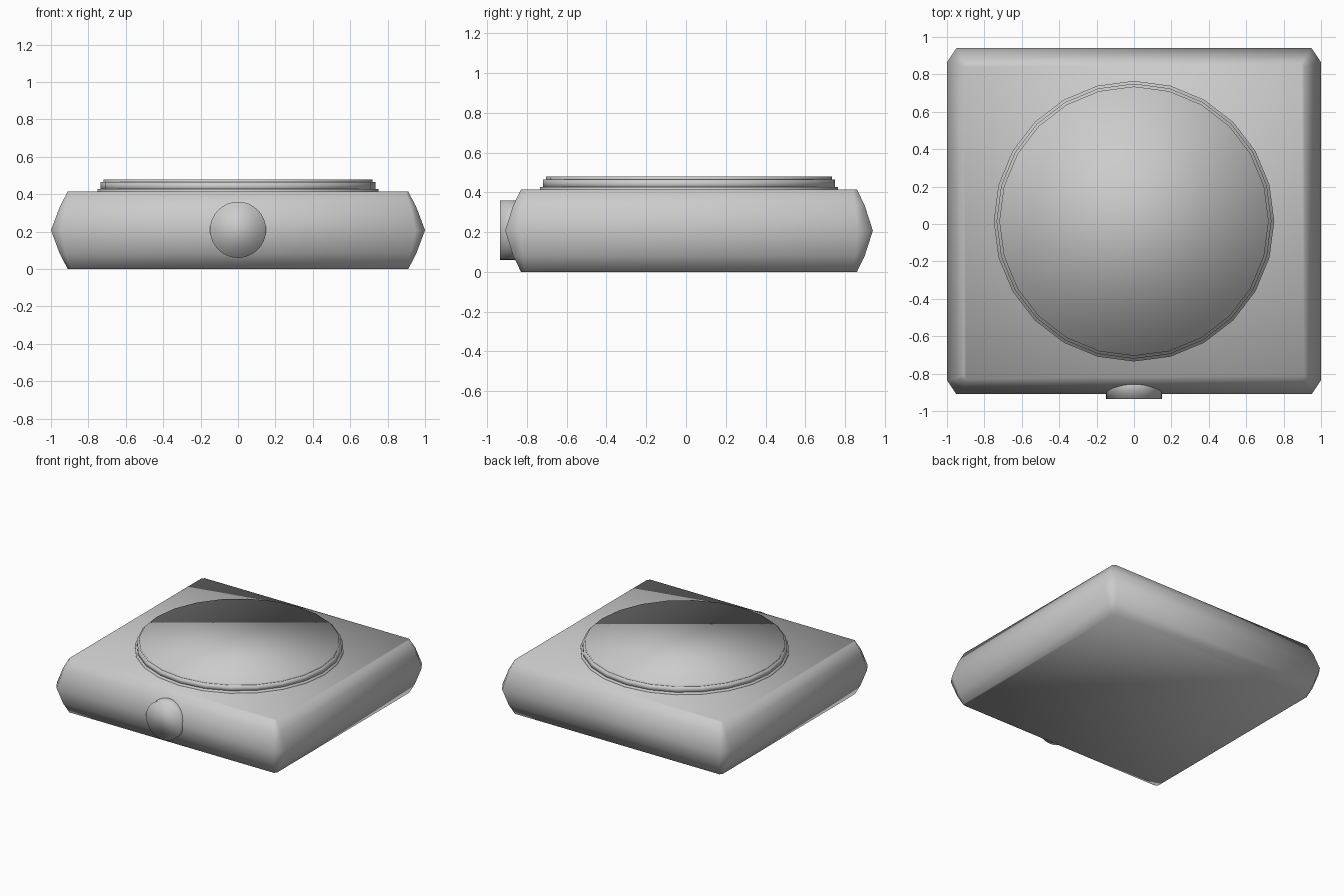
import bpy, bmesh, math

if "Cube" in bpy.data.objects:
    bpy.data.objects.remove(bpy.data.objects["Cube"])

YC = 0.015  # centre of the case in y


def finish(name, bm):
    bmesh.ops.recalc_face_normals(bm, faces=bm.faces)
    mesh = bpy.data.meshes.new(name)
    bm.to_mesh(mesh)
    bm.free()
    for p in mesh.polygons:
        p.use_smooth = True
    ob = bpy.data.objects.new(name, mesh)
    bpy.context.collection.objects.link(ob)
    return ob


def loft(name, rings):
    """Skin a stack of equal-length point rings and cap both ends."""
    bm = bmesh.new()
    rows = [[bm.verts.new(p) for p in r] for r in rings]
    n = len(rows[0])
    for a, b in zip(rows, rows[1:]):
        for i in range(n):
            j = (i + 1) % n
            bm.faces.new((a[i], a[j], b[j], b[i]))
    bm.faces.new(rows[0][::-1])
    bm.faces.new(rows[-1])
    return finish(name, bm)


def chamfered(hx, hy, cx, cy, z):
    """Rectangle with cut corners."""
    pts = [(hx, hy - cy), (hx - cx, hy)]
    pts += [(-x, y) for x, y in pts[::-1]]
    pts += [(-x, -y) for x, y in pts]
    return [(x, y + YC, z) for x, y in pts]


def circle(r, z, n=24):
    return [(r * math.cos(math.tau * i / n), YC + r * math.sin(math.tau * i / n), z)
            for i in range(n)]


# Case with bulging sides
levels = [(0, 0.91, 0.845, 0.015, 0.02), (0.08, 0.952, 0.884, 0.03, 0.045),
          (0.2075, 1.0, 0.925, 0.05, 0.075),
          (0.335, 0.952, 0.884, 0.03, 0.045), (0.415, 0.91, 0.845, 0.015, 0.02)]
loft("case", [chamfered(hx, hy, cx, cy, z) for z, hx, hy, cx, cy in levels])

# Stepped round rim on the top
for name, r, z0, z1 in [("lower_rim", 0.75, 0.40, 0.427),
                        ("middle_rim", 0.735, 0.42, 0.465),
                        ("dial", 0.72, 0.45, 0.48)]:
    loft(name, [circle(r, z0), circle(r, z1)])

# Round button on the front side
loft("button", [[(0.15 * math.cos(math.tau * i / 32), y, 0.21 + 0.15 * math.sin(math.tau * i / 32))
                 for i in range(32)] for y in (-0.80, -0.935)])
